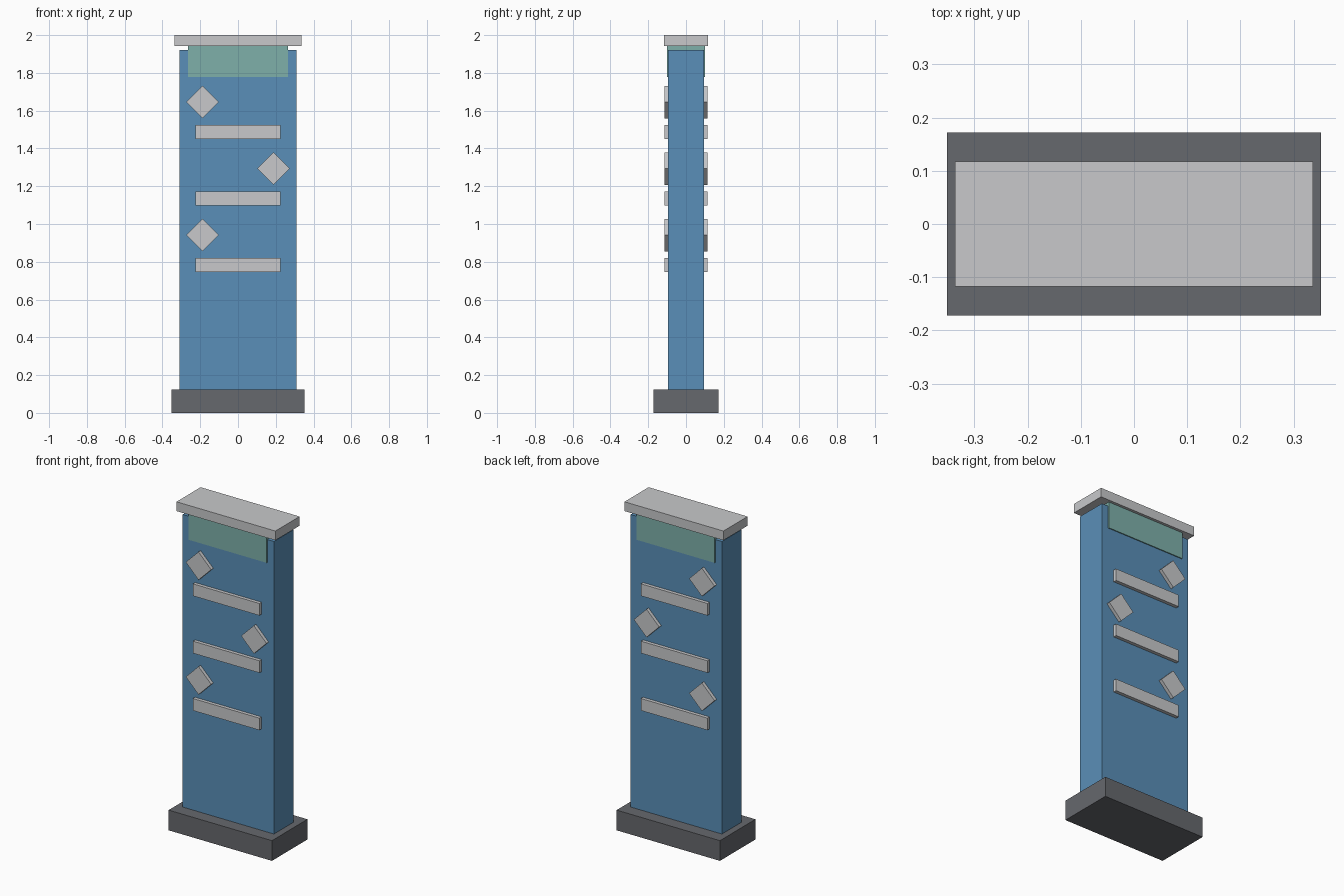
import bpy
from math import radians

cube = bpy.data.objects.get("Cube")
if cube:
    bpy.data.objects.remove(cube, do_unlink=True)


def material(name, rgb):
    mat = bpy.data.materials.new(name)
    mat.use_nodes = True
    mat.diffuse_color = (*rgb, 1)
    mat.node_tree.nodes["Principled BSDF"].inputs["Base Color"].default_value = (*rgb, 1)
    return mat


blue = material("panel blue", (0.102, 0.275, 0.479))
grey = material("light grey", (0.578, 0.584, 0.597))
dark = material("dark grey", (0.133, 0.138, 0.153))
teal = material("pale teal", (0.209, 0.434, 0.402))


def box(name, size, center, mat, tilt=0):
    bpy.ops.mesh.primitive_cube_add(size=1, location=center, rotation=(0, radians(tilt), 0))
    obj = bpy.context.object
    obj.name = name
    obj.scale = size
    bpy.ops.object.transform_apply(location=False, rotation=False, scale=True)
    obj.data.materials.append(mat)
    return obj


# Plinth, slab, header sign and cap
box("base", (0.702, 0.344, 0.124), (0, 0, 0.062), dark)
box("body", (0.62, 0.188, 1.796), (0, 0, 1.022), blue)
box("header_sign", (0.53, 0.2, 0.164), (0, 0, 1.861), teal)
box("cap", (0.672, 0.234, 0.057), (0, 0, 1.9715), grey)

# Raised bars and diamond markers on both faces
for face, y in (("front", -0.104), ("back", 0.104)):
    for row in range(3):
        drop = row * 0.352
        side = 1 if row == 1 else -1
        box(f"{face}_bar_{row + 1}", (0.452, 0.022, 0.074), (0, y, 1.488 - drop), grey)
        box(f"{face}_diamond_{row + 1}", (0.122, 0.022, 0.122),
            (side * 0.188, y, 1.645 - drop), grey, tilt=45)
